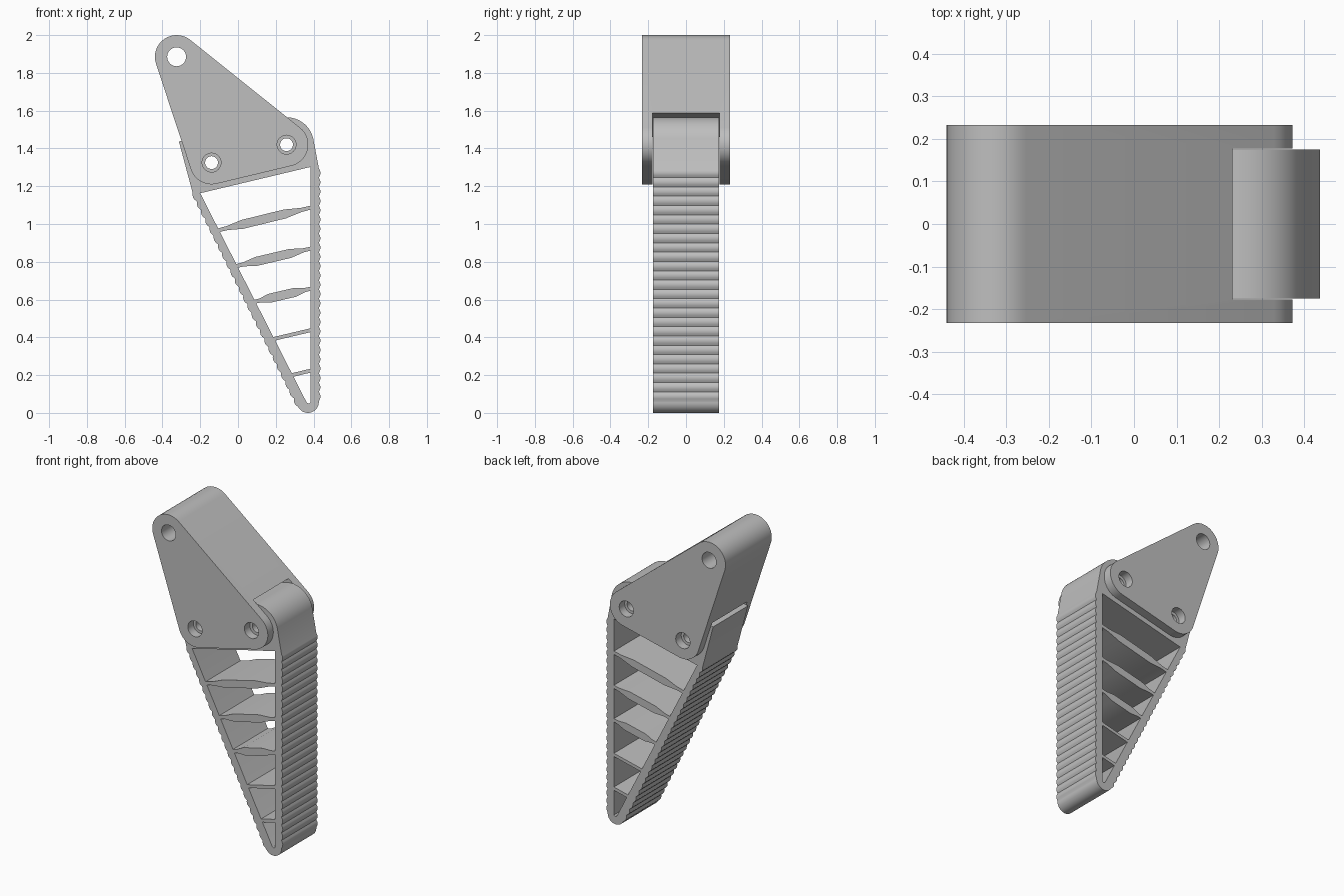
import bpy
import bmesh
from math import sin, cos, pi, atan2, radians
from mathutils import Vector

cube = bpy.data.objects.get("Cube")
if cube:
    bpy.data.objects.remove(cube, do_unlink=True)

grey = bpy.data.materials.new("light_grey")
grey.use_nodes = True
grey.diffuse_color = (0.52, 0.52, 0.52, 1)
grey.node_tree.nodes["Principled BSDF"].inputs["Base Color"].default_value = (0.52, 0.52, 0.52, 1)


def arc(centre, r, start, end, steps=16):
    """Points on an arc in the x-z plane, angles in radians."""
    angles = [start + (end - start) * i / steps for i in range(steps + 1)]
    return [(centre[0] + r * cos(a), centre[1] + r * sin(a)) for a in angles]


def rounded_hull(centres, r):
    """Outline around equal circles, listed counter-clockwise."""
    pts, n = [], len(centres)
    for i, c in enumerate(centres):
        d_in = Vector(c) - Vector(centres[i - 1])
        d_out = Vector(centres[(i + 1) % n]) - Vector(c)
        start = atan2(-d_in.x, d_in.y)
        turn = (atan2(-d_out.x, d_out.y) - start) % (2 * pi)
        pts += arc(c, r, start, start + turn)
    return pts


def ridged(a, b, count, height=0.009, steps=4):
    """Line from a to b carrying a row of rounded grip ridges."""
    a, b = Vector(a), Vector(b)
    d = (b - a).normalized()
    out = Vector((d.y, -d.x))
    total = count * steps
    return [tuple(a.lerp(b, i / total) + out * height * abs(sin(pi * i / steps)))
            for i in range(total + 1)]


def prism(name, pts, half_depth):
    """Extrude an x-z outline along y, centred on y = 0."""
    bm = bmesh.new()
    face = bm.faces.new([bm.verts.new((x, -half_depth, z)) for x, z in pts])
    res = bmesh.ops.extrude_face_region(bm, geom=[face])
    moved = [v for v in res["geom"] if isinstance(v, bmesh.types.BMVert)]
    bmesh.ops.translate(bm, verts=moved, vec=(0, 2 * half_depth, 0))
    bmesh.ops.recalc_face_normals(bm, faces=bm.faces)
    mesh = bpy.data.meshes.new(name)
    bm.to_mesh(mesh)
    bm.free()
    mesh.materials.append(grey)
    obj = bpy.data.objects.new(name, mesh)
    bpy.context.collection.objects.link(obj)
    return obj


def cut(obj, pts, half_depth):
    """Subtract an extruded outline and discard the cutter."""
    cutter = prism("cutter", pts, half_depth)
    cutter.hide_render = True
    mod = obj.modifiers.new("cut", "BOOLEAN")
    mod.operation, mod.solver, mod.object = "DIFFERENCE", "EXACT", cutter
    bpy.context.view_layer.objects.active = obj
    bpy.ops.object.modifier_apply(modifier=mod.name)
    bpy.data.objects.remove(cutter, do_unlink=True)


def hole(obj, centre, r):
    cut(obj, arc(centre, r, 0, 2 * pi * 31 / 32, 31), 0.5)


TOP, LOW, SIDE = (-0.325, 1.885), (-0.14, 1.325), (0.257, 1.42)
TILT = atan2(SIDE[1] - LOW[1], SIDE[0] - LOW[0])
UP = pi / 2 + TILT
HALF = 0.175

# Bracket: rounded triangle with a slot for the finger and three pin holes
bracket = prism("mounting_bracket", rounded_hull([TOP, LOW, SIDE], 0.115), 0.232)
cut(bracket, [(-0.6, 1.39), (-0.6, 1.0), (0.6, 1.0), (0.6, 1.42)]
    + arc(SIDE, 0.17, 0, UP), HALF + 0.002)
for pin in (TOP, LOW, SIDE):
    hole(bracket, pin, 0.05)

# Finger: ridged wedge with a rounded tip and a base that sits in the slot
outline = [(-0.313, 1.437)]
outline += ridged((-0.24, 1.165), (0.318, 0.032), 25)
outline += arc((0.37, 0.058), 0.058, radians(210), radians(357))
outline += ridged((0.428, 0.062), (0.428, 1.295), 25)
outline += arc(SIDE, 0.145, TILT, UP)
finger = prism("flexible_finger", outline, HALF)
cut(finger, [(-0.2, 1.163), (0.363, 0.056), (0.374, 0.048), (0.384, 0.056), (0.384, 1.302)], 0.5)
for pin in (LOW, SIDE):
    hole(finger, pin, 0.034)


# Cross ribs: the upper three swell in the middle, the lower two are plain
def rib(name, left, right, swollen):
    a, b = Vector(left), Vector(right)
    d = (b - a).normalized()
    up = Vector((-d.y, d.x))
    stations = [(0, 0.01), (1, 0.01)]
    if swollen:
        stations[1:1] = [(0.11, 0.011), (0.27, 0.024), (0.72, 0.024), (0.89, 0.011)]
    lower = [tuple(a.lerp(b, t) - up * w) for t, w in stations]
    upper = [tuple(a.lerp(b, t) + up * w) for t, w in reversed(stations)]
    return prism(name, lower + upper, HALF)


ribs = [
    ((-0.112, 0.965), (0.39, 1.088), True),
    ((-0.014, 0.776), (0.39, 0.871), True),
    ((0.082, 0.587), (0.39, 0.659), True),
    ((0.182, 0.390), (0.39, 0.439), False),
    ((0.277, 0.198), (0.39, 0.225), False),
]
parts = [bracket, finger]
parts += [rib(f"cross_rib_{i + 1}", *spec) for i, spec in enumerate(ribs)]

# Smooth the rounded surfaces and keep the edges crisp
bpy.ops.object.select_all(action="DESELECT")
for part in parts:
    part.select_set(True)
bpy.context.view_layer.objects.active = bracket
bpy.ops.object.shade_smooth_by_angle(angle=radians(30))
